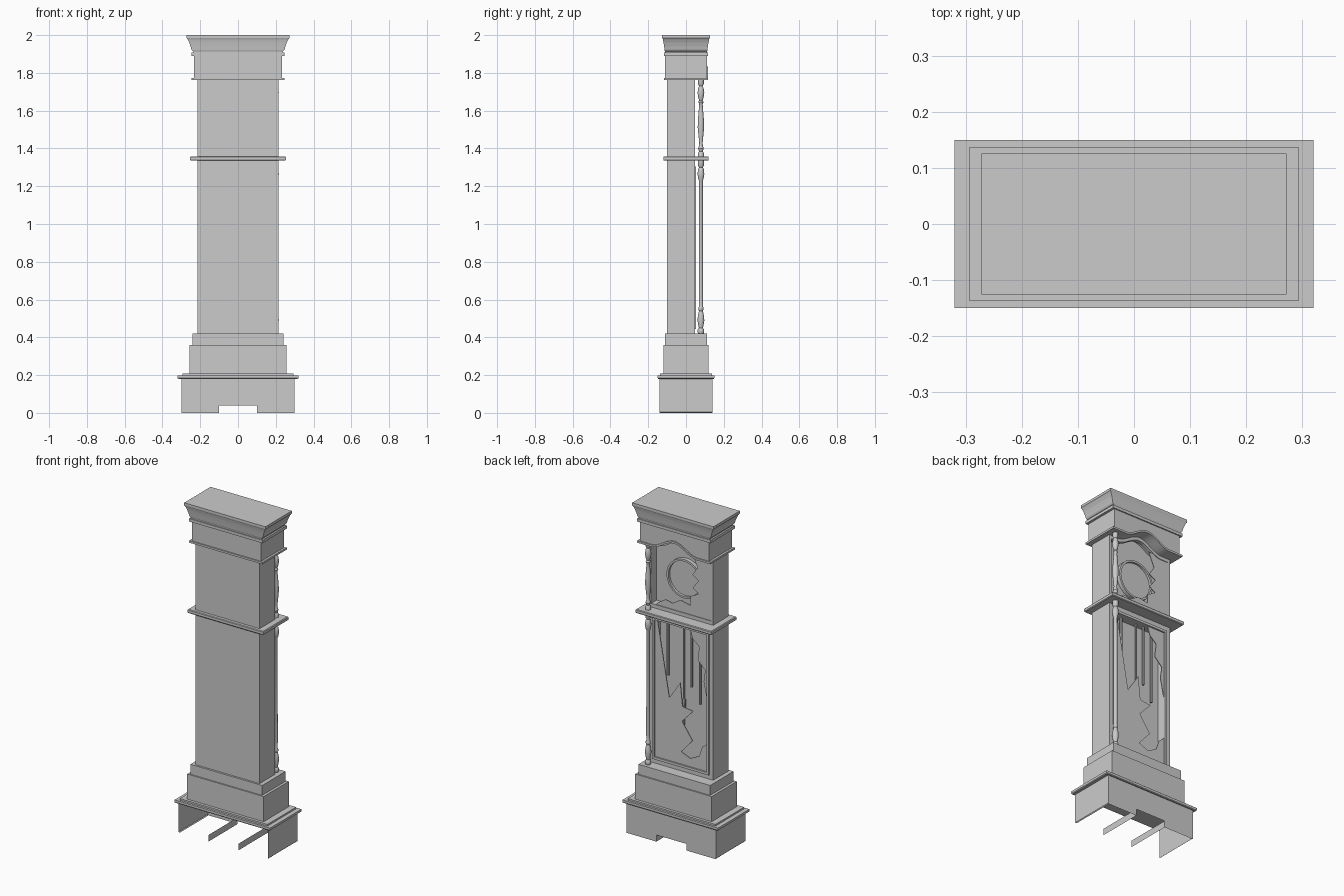
import bpy, bmesh, math
from mathutils import Matrix


def finish(name, bm):
    bmesh.ops.recalc_face_normals(bm, faces=bm.faces)
    me = bpy.data.meshes.new(name)
    bm.to_mesh(me)
    bm.free()
    ob = bpy.data.objects.new(name, me)
    bpy.context.collection.objects.link(ob)
    return ob


def stack(name, rings):
    """Rectangular loft: rings of (half width, half depth, z)."""
    bm = bmesh.new()
    loops = [[bm.verts.new((sx * w, sy * d, z)) for sx, sy in ((-1, -1), (1, -1), (1, 1), (-1, 1))]
             for w, d, z in rings]
    for a, b in zip(loops, loops[1:]):
        for i in range(4):
            j = (i + 1) % 4
            bm.faces.new((a[i], a[j], b[j], b[i]))
    bm.faces.new(loops[0])
    bm.faces.new(loops[-1])
    return finish(name, bm)


def prism(name, pts, y0, y1):
    """Outline in x, z extruded along y."""
    bm = bmesh.new()
    a = [bm.verts.new((x, y0, z)) for x, z in pts]
    b = [bm.verts.new((x, y1, z)) for x, z in pts]
    bm.faces.new(a)
    bm.faces.new(b)
    for i in range(len(a)):
        j = (i + 1) % len(a)
        bm.faces.new((a[i], a[j], b[j], b[i]))
    return finish(name, bm)


def box(name, x0, x1, y0, y1, z0, z1):
    return prism(name, [(x0, z0), (x1, z0), (x1, z1), (x0, z1)], y0, y1)


def turned(name, x, y, profile, n=16):
    """Lathe a (radius, z) profile about a vertical axis."""
    bm = bmesh.new()
    loops = [[bm.verts.new((x + r * math.cos(2 * math.pi * i / n),
                            y + r * math.sin(2 * math.pi * i / n), z)) for i in range(n)]
             for r, z in profile]
    for a, b in zip(loops, loops[1:]):
        for i in range(n):
            j = (i + 1) % n
            bm.faces.new((a[i], a[j], b[j], b[i]))
    bm.faces.new(loops[0])
    bm.faces.new(loops[-1])
    ob = finish(name, bm)
    bpy.context.view_layer.objects.active = ob
    ob.select_set(True)
    bpy.ops.object.shade_smooth_by_angle(angle=math.radians(35))
    ob.select_set(False)
    return ob


def arch(w, dz):
    """Ogee arch line from -w to w, offset by dz."""
    xs = [-w] + [-0.155 + 0.31 * i / 20 for i in range(21)] + [w]
    return [(x, 1.762 + dz + (0.03 * (1 + math.cos(math.pi * x / 0.155)) if abs(x) < 0.155 else 0))
            for x in xs]


# Open base shell: side panels, notched face and notch walls, no back or floor
bm = bmesh.new()
def face(*pts):
    bm.faces.new([bm.verts.new(p) for p in pts])
for s in (-1, 1):
    face((s * .3, -.14, .005), (s * .3, .14, .005), (s * .3, .14, .18), (s * .3, -.14, .18))
    face((s * .3, -.14, .005), (s * .3, .14, .005), (s * .295, .135, 0), (s * .295, -.135, 0))
    face((s * .1, -.14, 0), (s * .1, .14, 0), (s * .1, .14, .04), (s * .1, -.14, .04))
face((-.3, .14, .18), (-.3, .14, 0), (-.1, .14, 0), (-.1, .14, .04),
     (.1, .14, .04), (.1, .14, 0), (.3, .14, 0), (.3, .14, .18))
finish("base_shell", bm)

# Plinth steps
stack("base_moulding", [(.315, .147, .18), (.32, .15, .184), (.32, .15, .198),
                        (.293, .137, .198), (.293, .137, .208)])
stack("lower_plinth", [(.256, .12, .205), (.256, .12, .36)])
stack("upper_plinth", [(.24, .112, .36), (.24, .112, .42)])

# Case: solid back with frame pieces leaving two recesses
box("case_back", -.215, .215, -.10, -.005, .42, 1.84)
for s, side in ((-1, "left"), (1, "right")):
    for part, inner, z0, z1 in (("trunk", .175, .42, 1.335), ("hood", .2, 1.335, 1.77)):
        x0, x1 = sorted((s * inner, s * .215))
        box(f"{part}_stile_{side}", x0, x1, -.005, .047, z0, z1)
box("trunk_bottom_rail", -.175, .175, -.005, .047, .42, .46)
box("trunk_top_rail", -.175, .175, -.005, .047, 1.29, 1.335)
box("hood_bottom_rail", -.2, .2, -.005, .047, 1.335, 1.38)
prism("dial_arch", arch(.2, -.02) + arch(.2, .01)[::-1], .025, .047)

# Raised door frame
for s in (-1, 1):
    x0, x1 = sorted((s * .175, s * .19))
    box("door_frame_side", x0, x1, .046, .054, .445, 1.305)
    z0, z1 = ((.445, .46), (1.29, 1.305))[s > 0]
    box("door_frame_rail", -.175, .175, .046, .054, z0, z1)

# Broken glass
prism("door_glass_large", [(.175, .46), (.175, 1.29), (.16, 1.29), (.08, .84), (.007, .95), (-.008, .81),
      (-.08, .80), (-.005, .72), (-.075, .62), (0, .535), (-.06, .51), (-.12, .54), (-.14, .6),
      (-.175, .63), (-.175, .46)], .040, .045)
prism("door_glass_small", [(-.175, .88), (-.15, 1.0), (-.16, 1.07), (-.11, 1.12), (-.12, 1.2),
      (-.075, 1.24), (-.06, 1.29), (-.175, 1.29)], .040, .045)
prism("dial_glass", [(-.2, 1.38), (.17, 1.38), (.153, 1.397), (.107, 1.427), (.06, 1.417), (.007, 1.45),
      (-.06, 1.435), (-.06, 1.49), (-.115, 1.52), (-.075, 1.546), (-.115, 1.60), (-.073, 1.625),
      (-.107, 1.676), (-.07, 1.76), (-.2, 1.76)], .038, .043)

# Dial disc with raised rim
def ring_pt(r, i):
    a = 2 * math.pi * i / 40
    return (r * math.cos(a), 1.57 + r * math.sin(a))
prism("dial", [ring_pt(.108, i) for i in range(40)], -.006, .004)
bm = bmesh.new()
rim = [[bm.verts.new((ring_pt(r, i)[0], y, ring_pt(r, i)[1])) for i in range(40)]
       for r, y in ((.106, -.005), (.106, .018), (.118, .018), (.118, -.005))]
for k in range(4):
    a, b = rim[k], rim[(k + 1) % 4]
    for i in range(40):
        j = (i + 1) % 40
        bm.faces.new((a[i], a[j], b[j], b[i]))
finish("dial_rim", bm)

# Hanging weights and pendulum
for name, x, z, r in (("weight_left", .107, .96, .008), ("pendulum_rod", 0, .66, .005),
                      ("weight_mid", -.05, .93, .007), ("weight_right", -.107, .84, .007)):
    turned(name, x, .018, [(r, z), (r, 1.295)], 8)
turned("pendulum_collar", 0, .018, [(.005, .79), (.010, .80), (.010, .84), (.005, .85)], 8)

# Shelf moulding between trunk and hood
stack("waist_moulding", [(.250, .117, 1.335), (.254, .12, 1.339), (.254, .12, 1.354), (.250, .117, 1.358)])

# Hood with arched face, and the moulding that follows its lower edge
box("hood_back", -.232, .232, -.11, -.01, 1.77, 1.892)
prism("hood_face", arch(.232, .008) + [(.232, 1.892), (-.232, 1.892)], -.01, .11)
box("hood_moulding_back", -.245, .245, -.117, -.01, 1.762, 1.774)
prism("hood_moulding_arch", arch(.245, 0) + arch(.245, .012)[::-1], -.01, .117)

# Cornice
stack("cornice", [(.246, .117, 1.89), (.246, .117, 1.908), (.236, .111, 1.908), (.236, .111, 1.914),
                  (.243, .113, 1.918), (.247, .114, 1.925), (.251, .116, 1.94), (.258, .119, 1.96),
                  (.267, .123, 1.978), (.272, .126, 1.985), (.272, .126, 2.0)])

# The one surviving pair of turned columns
turned("lower_column", .198, .079, [
    (.014, .42), (.017, .425), (.017, .44), (.011, .45), (.014, .465), (.018, .49), (.016, .515),
    (.010, .54), (.014, .548), (.014, .556), (.010, .565), (.011, .6), (.010, 1.23), (.014, 1.24),
    (.018, 1.265), (.015, 1.29), (.010, 1.3), (.016, 1.31), (.016, 1.337)])
turned("upper_column", .198, .079, [
    (.016, 1.356), (.016, 1.375), (.010, 1.385), (.015, 1.4), (.010, 1.415), (.009, 1.43), (.012, 1.46),
    (.017, 1.51), (.016, 1.55), (.011, 1.61), (.009, 1.635), (.014, 1.645), (.009, 1.655),
    (.014, 1.67), (.018, 1.695), (.014, 1.72), (.009, 1.73), (.015, 1.74), (.015, 1.765)])
